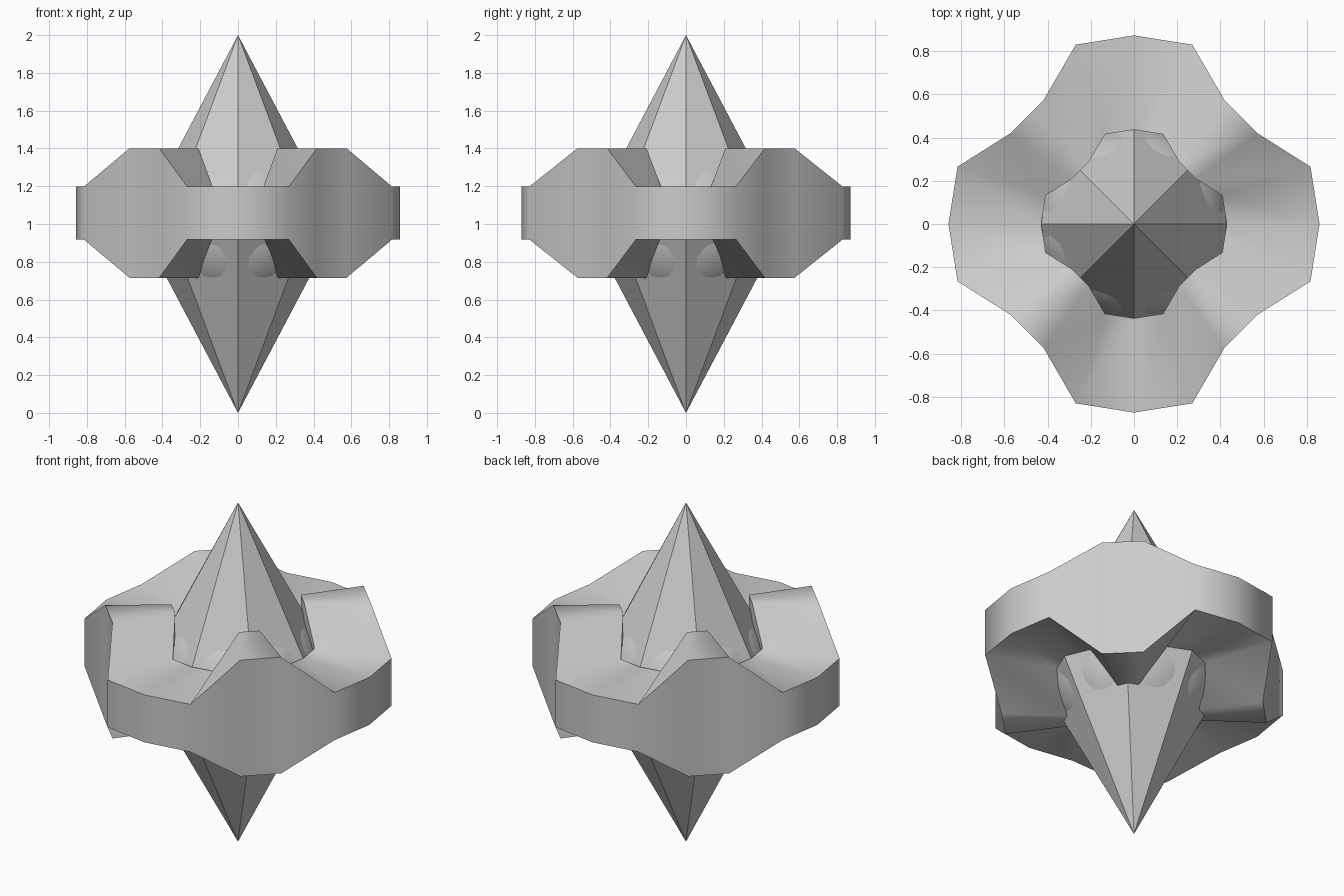
import bpy, bmesh, math

cube = bpy.data.objects.get("Cube")
if cube:
    bpy.data.objects.remove(cube, do_unlink=True)

grey = bpy.data.materials.new("plain grey")
grey.use_nodes = True
colour = (0.6, 0.6, 0.6, 1)
grey.diffuse_color = colour
grey.node_tree.nodes["Principled BSDF"].inputs["Base Color"].default_value = colour


def add_part(name, bm, smooth_angle=None):
    """Turn a bmesh into a named object, smooth below the given angle."""
    bmesh.ops.recalc_face_normals(bm, faces=bm.faces)
    mesh = bpy.data.meshes.new(name)
    bm.to_mesh(mesh)
    bm.free()
    mesh.materials.append(grey)
    obj = bpy.data.objects.new(name, mesh)
    bpy.context.collection.objects.link(obj)
    if smooth_angle:
        bpy.ops.object.select_all(action='DESELECT')
        obj.select_set(True)
        bpy.context.view_layer.objects.active = obj
        bpy.ops.object.shade_smooth_by_angle(angle=math.radians(smooth_angle))
    return obj


# Eight-sided double-pointed spike
SIDES, WAIST = 8, 0.528
bm = bmesh.new()
top = bm.verts.new((0, 0, 2))
bottom = bm.verts.new((0, 0, 0))
waist = [bm.verts.new((WAIST * math.cos(math.tau * i / SIDES),
                       WAIST * math.sin(math.tau * i / SIDES), 1))
         for i in range(SIDES)]
for i in range(SIDES):
    a, b = waist[i], waist[(i + 1) % SIDES]
    bm.faces.new((a, b, top))
    bm.faces.new((b, a, bottom))
add_part("spike", bm)

# Round core that just breaks through the spike's faces
bm = bmesh.new()
bmesh.ops.create_uvsphere(bm, u_segments=48, v_segments=24, radius=0.451)
bmesh.ops.translate(bm, verts=bm.verts, vec=(0, 0, 1))
add_part("core", bm, 60)

# Wavy ring: low wide lobes on the axes, tall narrow saddles on the diagonals
STEPS, MIDDLE = 20, 1.058
bm = bmesh.new()
sections = []
for i in range(STEPS):
    angle = math.tau * i / STEPS
    if i % 5 in (2, 3):
        radius, half = 0.71, 0.343
    else:
        along_x = abs(math.cos(angle)) > 0.7
        radius, half = (0.858 if along_x else 0.872), 0.14
    sections.append([
        bm.verts.new((r * math.cos(angle), r * math.sin(angle), MIDDLE + h))
        for r, h in ((radius, -half), (radius, half),
                     (radius / 2, half), (radius / 2, -half))])
for i in range(STEPS):
    a, b = sections[i], sections[(i + 1) % STEPS]
    for k in range(4):
        n = (k + 1) % 4
        bm.faces.new((a[k], b[k], b[n], a[n]))
add_part("wavy_ring", bm, 65)
